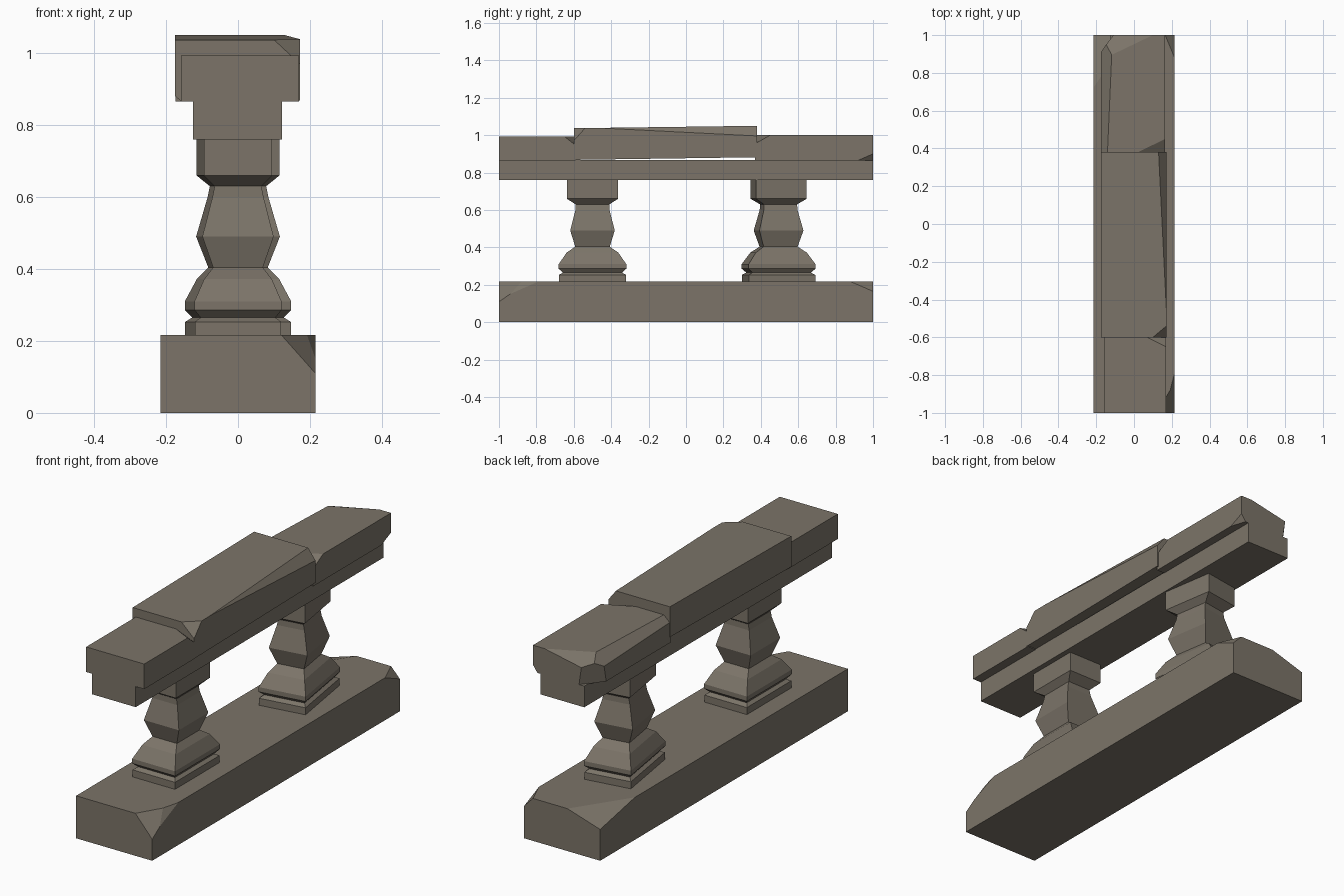
import bpy, bmesh, math
from mathutils import Vector, Matrix, geometry

if "Cube" in bpy.data.objects:
    bpy.data.objects.remove(bpy.data.objects["Cube"])

stone = bpy.data.materials.new("weathered grey brown stone")
stone.diffuse_color = (0.20, 0.175, 0.14, 1)
stone.use_nodes = True
stone.node_tree.nodes["Principled BSDF"].inputs["Base Color"].default_value = stone.diffuse_color


def finish(name, bm):
    bmesh.ops.recalc_face_normals(bm, faces=bm.faces)
    me = bpy.data.meshes.new(name)
    bm.to_mesh(me)
    bm.free()
    me.materials.append(stone)
    ob = bpy.data.objects.new(name, me)
    bpy.context.collection.objects.link(ob)
    return ob


def block(name, x, y, z, chips=(), tilt=(0, 0)):
    """Box between the given ranges; tilt lifts the far end (bottom, top).
    Each chip is a plane through three points, cut away from the centre."""
    bm = bmesh.new()
    bmesh.ops.create_cube(bm, size=1)
    for v in bm.verts:
        far, top = v.co.y > 0, v.co.z > 0
        v.co = (x[v.co.x > 0], y[far], z[top] + (tilt[top] if far else 0))
    centre = Vector((sum(x) / 2, sum(y) / 2, sum(z) / 2))
    for chip in chips:
        a, b, c = map(Vector, chip)
        n = (b - a).cross(c - a).normalized()
        if n.dot(centre - a) > 0:
            n = -n
        cut = bmesh.ops.bisect_plane(bm, geom=bm.verts[:] + bm.edges[:] + bm.faces[:],
                                     plane_co=a, plane_no=n, clear_outer=True)
        edges = [e for e in cut["geom_cut"] if isinstance(e, bmesh.types.BMEdge)]
        if edges:
            bmesh.ops.holes_fill(bm, edges=bm.edges[:], sides=0)
    return finish(name, bm)


# Plinth with broken corners
block("base_plinth", (-.215, .215), (-1, 1), (0, .217), [
    ((.12, -1, .217), (.215, -1, .11), (.215, -.84, .217)),
    ((.16, -1, .217), (.215, -.93, .155), (.215, -.79, .217)),
    ((.165, 1, .217), (.215, 1, .165), (.215, .88, .217)),
    ((-.03, 1, .217), (-.215, 1, .16), (-.215, .72, .217)),
])

# Under rail
block("under_rail", (-.125, .122), (-1, 1), (.76, .868))

# Three worn coping stones
block("front_coping", (-.158, .170), (-1, -.59), (.865, .993), [
    ((.05, -.59, .993), (.17, -.59, .945), (.17, -.65, .993)),
])
block("middle_coping", (-.175, .172), (-.6, .38), (.868, 1.037), [
    ((.10, -.6, 1.037), (.172, -.6, .97), (.172, -.54, 1.037)),
    ((.155, -.12, 1.043), (.13, .38, 1.05), (.172, .1, 1.01)),
    ((-.175, -.6, .88), (-.16, -.6, .868), (-.16, .38, .883)),
], tilt=(.014, .013))
block("rear_coping", (-.174, .165), (.37, 1), (.865, 1.0), [
    ((.02, .38, 1.0), (.165, .38, .96), (.165, .45, 1.0)),
    ((-.13, .62, 1.0), (-.12, .85, 1.0), (-.174, .75, .955)),
    ((-.10, 1, .9), (-.174, .9, .9), (-.174, .92, 1.0)),
    ((.14, 1, .865), (.165, 1, .90), (.165, .92, .865)),
    ((0, 1, .98), (-.15, 1, .95), (-.15, .88, 1.0)),
])

# Baluster profile: half width in x, half depth in y, height
profile = [(.120, .180, .215), (.120, .180, .253), (.104, .158, .265),
           (.121, .181, .286), (.121, .181, .310), (.094, .138, .372),
           (.069, .092, .404), (.099, .119, .490), (.071, .091, .600),
           (.065, .090, .630), (.095, .137, .660), (.095, .137, .762)]


def baluster(name, y, turn):
    bm = bmesh.new()
    rings = [[bm.verts.new((sx * w, sy * d, z))
              for sx, sy in ((-1, -1), (1, -1), (1, 1), (-1, 1))]
             for w, d, z in profile]
    for lo, hi in zip(rings, rings[1:]):
        for i in range(4):
            j = (i + 1) % 4
            bm.faces.new((lo[i], lo[j], hi[j], hi[i]))
    bm.faces.new(rings[0][::-1])
    bm.faces.new(rings[-1])
    bm.transform(Matrix.Translation((0, y, 0)) @ Matrix.Rotation(math.radians(turn), 4, 'Z'))
    finish(name, bm)


baluster("front_baluster", -.5, 0)
baluster("rear_baluster", .495, 9)
